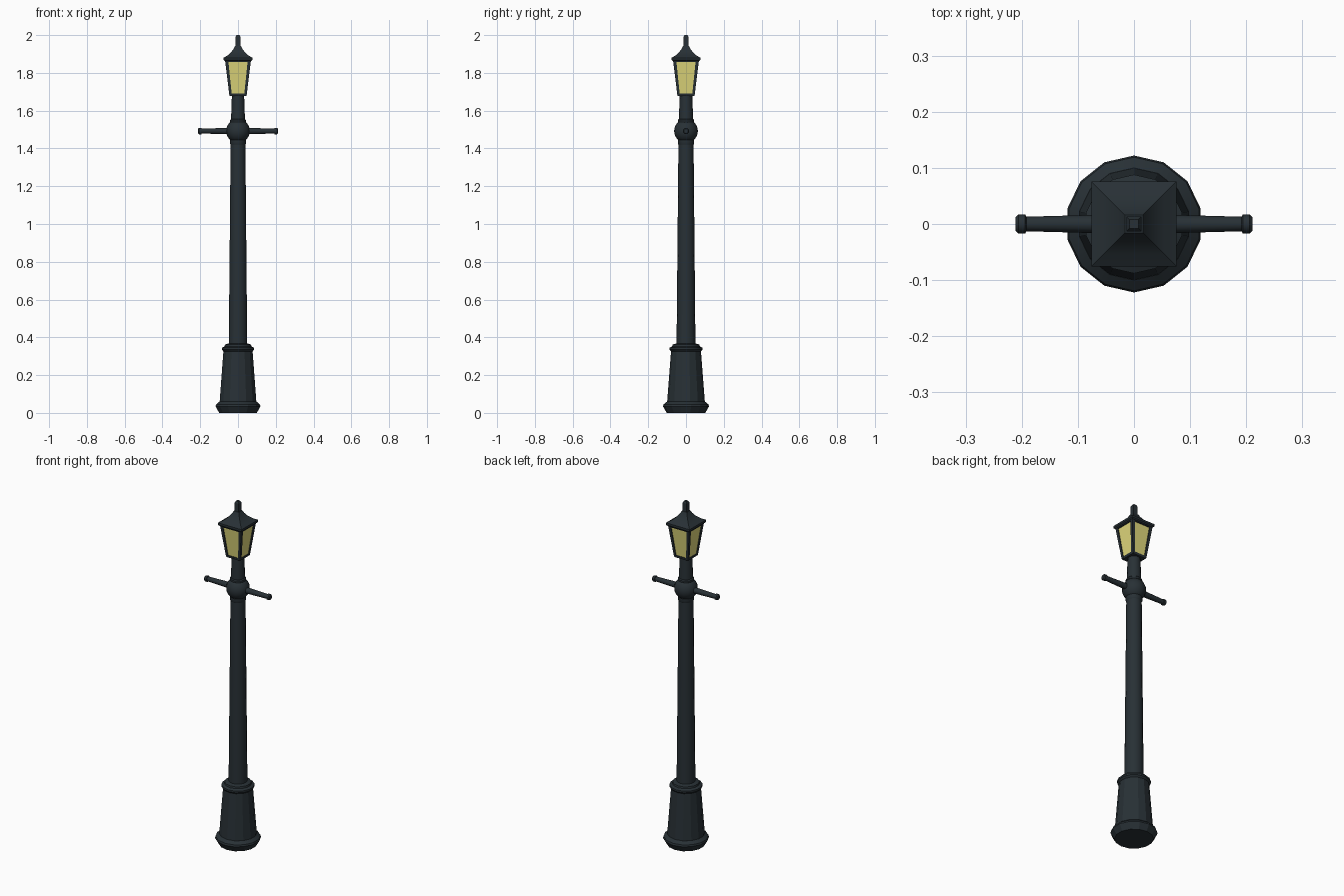
import bpy, bmesh
from math import pi, sin, cos, sqrt

if "Cube" in bpy.data.objects:
    bpy.data.objects.remove(bpy.data.objects["Cube"])


def material(name, color):
    m = bpy.data.materials.new(name)
    m.diffuse_color = color
    m.use_nodes = True
    m.node_tree.nodes["Principled BSDF"].inputs["Base Color"].default_value = m.diffuse_color
    return m


IRON = material("dark_iron", (0.021, 0.03, 0.036, 1))
GLASS = material("warm_glass", (0.75, 0.69, 0.2, 1))


def finish(name, bm, mat, angle=None):
    bmesh.ops.recalc_face_normals(bm, faces=bm.faces)
    me = bpy.data.meshes.new(name)
    bm.to_mesh(me)
    bm.free()
    ob = bpy.data.objects.new(name, me)
    bpy.context.collection.objects.link(ob)
    me.materials.append(mat)
    if angle:
        bpy.ops.object.select_all(action='DESELECT')
        ob.select_set(True)
        bpy.context.view_layer.objects.active = ob
        bpy.ops.object.shade_smooth_by_angle(angle=angle)
    return ob


def loft(name, rings, mat=IRON, angle=None):
    """Skin a list of point rings and cap both ends."""
    bm = bmesh.new()
    vs = [[bm.verts.new(p) for p in r] for r in rings]
    n = len(vs[0])
    for a, b in zip(vs, vs[1:]):
        for i in range(n):
            j = (i + 1) % n
            bm.faces.new((a[i], a[j], b[j], b[i]))
    bm.faces.new(vs[0])
    bm.faces.new(vs[-1])
    return finish(name, bm, mat, angle)


def turned(name, profile, sides=14, angle=0.6):
    """Round part from (radius, z) pairs."""
    return loft(name, [[(r * sin(2 * pi * i / sides), r * cos(2 * pi * i / sides), z)
                        for i in range(sides)] for r, z in profile], IRON, angle)


def square(h, z, cx=0, cy=0):
    return [(cx + sx * h, cy + sy * h, z) for sx, sy in ((-1, -1), (1, -1), (1, 1), (-1, 1))]


# Pedestal
turned("foot", [(0.102, 0), (0.122, 0.035), (0.119, 0.045), (0.1, 0.06)], angle=0.3)
turned("pedestal", [(0.1, 0.055), (0.079, 0.33)], angle=0.3)
turned("pedestal_collar", [(0.079, 0.325), (0.088, 0.335), (0.088, 0.345),
                           (0.073, 0.352), (0.071, 0.362), (0.05, 0.368)])

# Post, ball joint and neck
turned("post", [(0.05, 0.36), (0.04, 1.43)])
turned("lower_ring", [(0.04, 1.42), (0.043, 1.425), (0.043, 1.445), (0.036, 1.45)])
bm = bmesh.new()
bmesh.ops.create_uvsphere(bm, u_segments=16, v_segments=12, radius=0.063)
bmesh.ops.translate(bm, verts=bm.verts, vec=(0, 0, 1.492))
finish("ball", bm, IRON, 0.6)
turned("upper_ring", [(0.036, 1.535), (0.043, 1.54), (0.043, 1.55), (0.037, 1.556)])
turned("neck", [(0.038, 1.545), (0.033, 1.69)])

# Ladder arms with end knobs
for side, label in ((-1, "left"), (1, "right")):
    arm = turned("ladder_arm_" + label, [(0.017, 0.04), (0.013, 0.192), (0.017, 0.194),
                                         (0.017, 0.206), (0.012, 0.211)], sides=12)
    arm.location.z = 1.492
    arm.rotation_euler.y = side * pi / 2

# Lantern: floor, glass body, corner bars, top frame
loft("lantern_floor", [square(0.044, 1.677), square(0.046, 1.69)])
loft("lantern_glass", [square(0.042, 1.685), square(0.063, 1.865)], GLASS)
for sx in (-1, 1):
    for sy in (-1, 1):
        loft("lantern_corner_bar", [square(0.0065, 1.68, sx * 0.039, sy * 0.039),
                                    square(0.0085, 1.87, sx * 0.0605, sy * 0.0605)])
loft("lantern_top_frame", [square(0.068, 1.857), square(0.07, 1.872)])

# Flared roof and finial
loft("lantern_roof", [square(0.07, 1.862), square(0.076, 1.868), square(0.076, 1.88),
                      square(0.053, 1.894), square(0.036, 1.91), square(0.023, 1.928),
                      square(0.016, 1.942)], IRON, 0.5)
loft("finial", [square(0.013, 1.935), square(0.013, 1.99), square(0.008, 2.0)])
